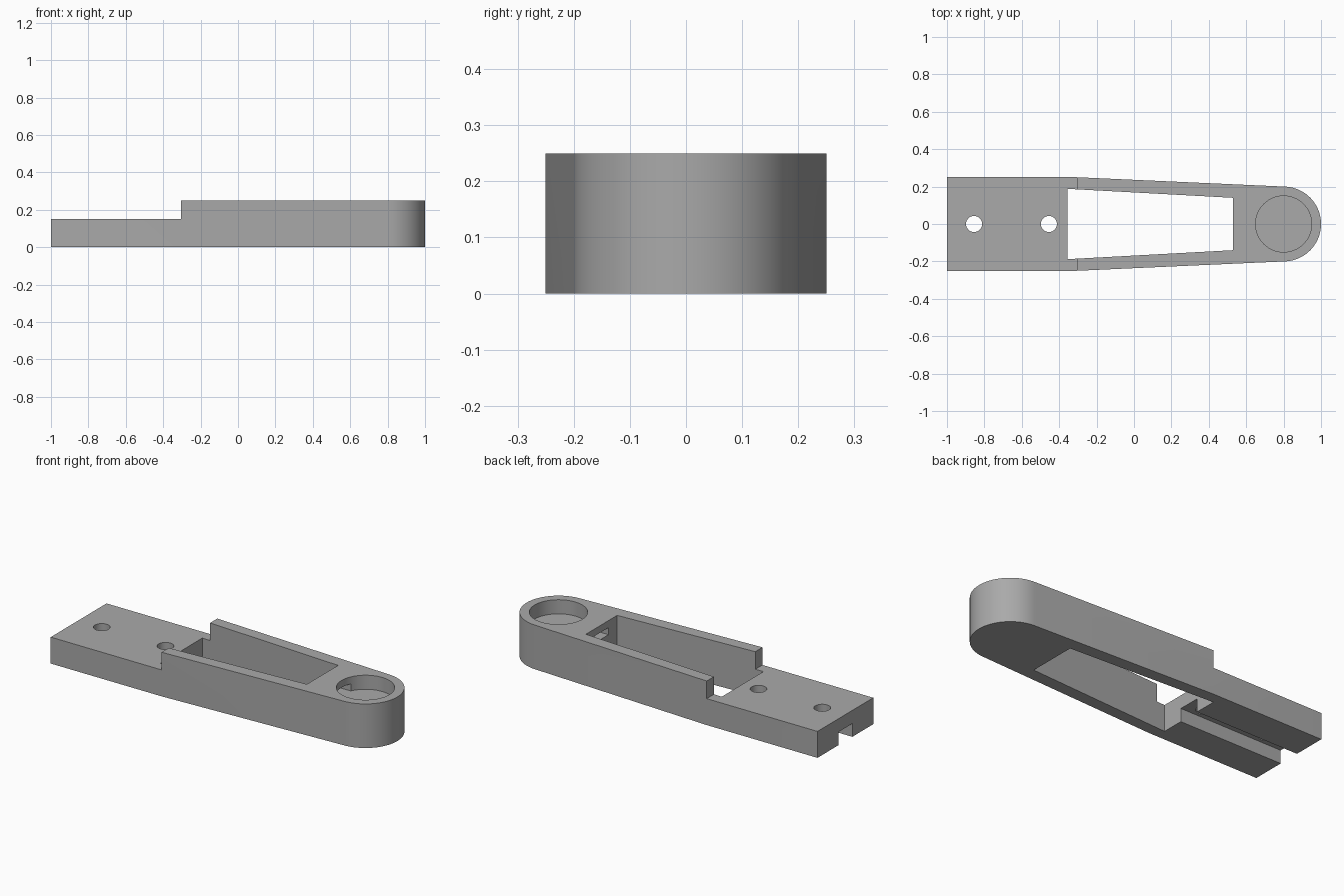
import bpy, bmesh, math

cube = bpy.data.objects.get("Cube")
if cube:
    bpy.data.objects.remove(cube, do_unlink=True)

HEIGHT, PLATE, STEP_X = 0.25, 0.15, -0.305
PIVOT_X, PIVOT_R = 0.8, 0.2

grey = bpy.data.materials.new("plain grey")
grey.use_nodes = True
colour = (0.4, 0.4, 0.4, 1)
grey.diffuse_color = colour
grey.node_tree.nodes["Principled BSDF"].inputs["Base Color"].default_value = colour


def prism(name, outline, z0, z1):
    """Extrude a closed xy outline from z0 to z1."""
    bm = bmesh.new()
    face = bm.faces.new([bm.verts.new((x, y, z0)) for x, y in outline])
    new = bmesh.ops.extrude_face_region(bm, geom=[face])["geom"]
    bmesh.ops.translate(bm, vec=(0, 0, z1 - z0),
                        verts=[v for v in new if isinstance(v, bmesh.types.BMVert)])
    bmesh.ops.recalc_face_normals(bm, faces=bm.faces)
    mesh = bpy.data.meshes.new(name)
    bm.to_mesh(mesh)
    bm.free()
    mesh.materials.append(grey)
    obj = bpy.data.objects.new(name, mesh)
    bpy.context.collection.objects.link(obj)
    return obj


def arc(cx, r, start, end, steps):
    angles = [start + (end - start) * i / steps for i in range(steps + 1)]
    return [(cx + r * math.cos(a), r * math.sin(a)) for a in angles]


def circle(cx, r, sides=48):
    return arc(cx, r, 0, math.tau, sides)[:-1]


def mirrored(half):
    """Close a half outline given on the -y side."""
    return half + [(x, -y) for x, y in reversed(half)]


def box(x0, x1, half_width):
    return mirrored([(x0, -half_width), (x1, -half_width)])


# Tapered arm with a rounded end
tangent = math.pi / 2 - 0.045
arm = prism("arm_body",
            [(-1, 0.25), (-1, -0.25), (STEP_X, -0.25)]
            + arc(PIVOT_X, PIVOT_R, -tangent, tangent, 48)
            + [(STEP_X, 0.25)], 0, HEIGHT)

# Openings: lowered plate, window, round pocket, channels and screw holes
cutters = [
    prism("step_cutter", box(-1.1, STEP_X, 0.4), PLATE, 0.4),
    prism("window_cutter", mirrored([(-0.355, -0.188), (0.53, -0.14)]), -0.1, 0.4),
    prism("pocket_cutter", circle(PIVOT_X, 0.15, 64), 0.17, 0.4),
    prism("lower_channel_cutter", box(-1.1, -0.3, 0.0625), -0.1, 0.075),
    prism("pocket_channel_cutter", box(0.5, 0.75, 0.0625), 0.17, 0.21),
] + [prism("hole_cutter", circle(x, 0.043), -0.1, 0.4) for x in (-0.855, -0.455)]

bpy.context.view_layer.objects.active = arm
for cutter in cutters:
    mod = arm.modifiers.new("cut", "BOOLEAN")
    mod.operation, mod.solver, mod.object = "DIFFERENCE", "EXACT", cutter
    bpy.ops.object.modifier_apply(modifier=mod.name)
    bpy.data.objects.remove(cutter, do_unlink=True)

# Smooth the curved walls, keep the edges sharp
bpy.ops.object.select_all(action="DESELECT")
arm.select_set(True)
bpy.ops.object.shade_smooth_by_angle(angle=math.radians(30))
